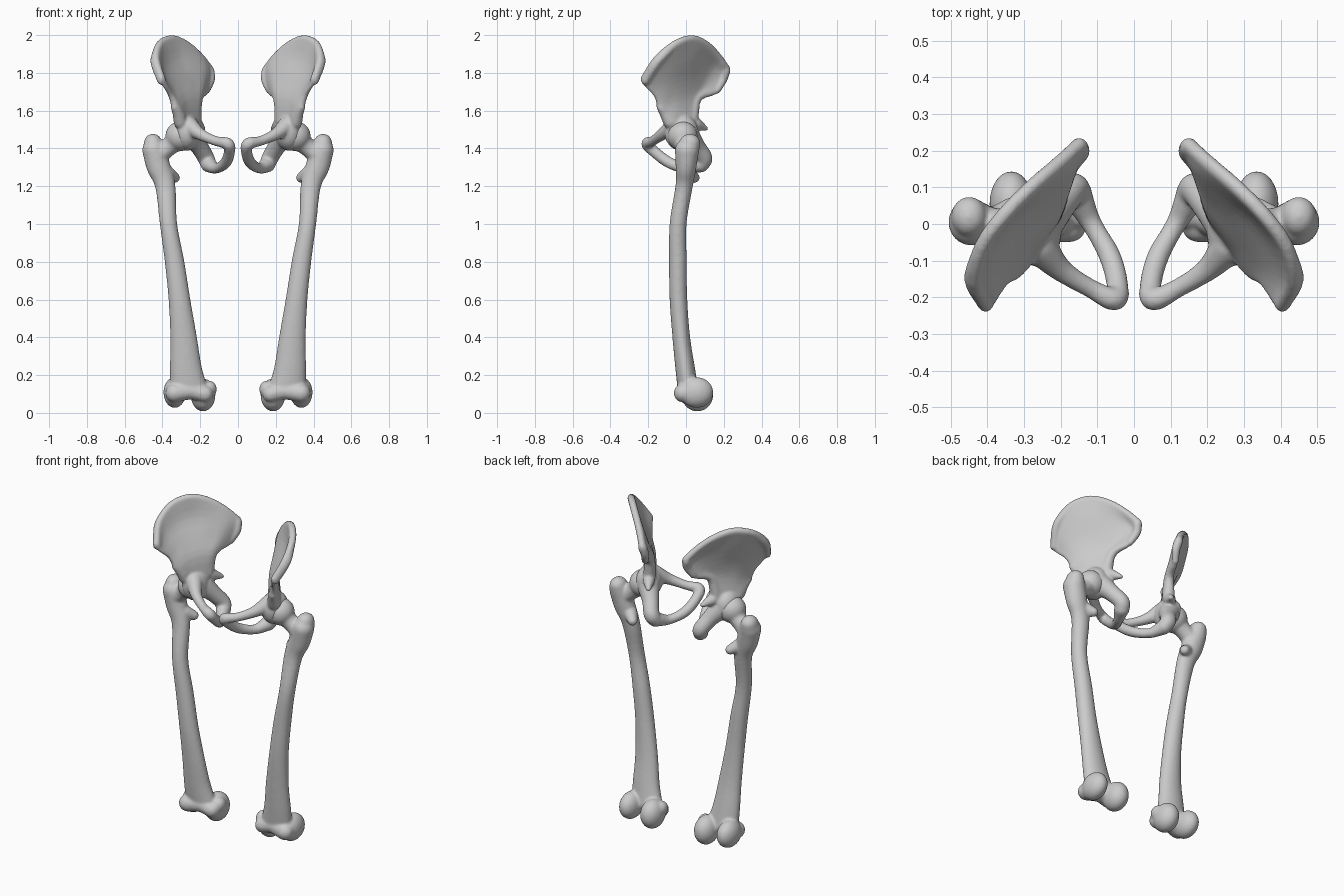
import bpy, bmesh
from mathutils import Vector

# unit ball used as the brush for every bone part
bm = bmesh.new()
bmesh.ops.create_icosphere(bm, subdivisions=3, radius=1)
BALL = [v.co.copy() for v in bm.verts]
bm.free()


def spline(pts, n):
    """Catmull-Rom through tuples of any length."""
    P = [Vector(p) for p in pts]
    P = [2 * P[0] - P[1]] + P + [2 * P[-1] - P[-2]]
    out = []
    for i in range(1, len(P) - 2):
        a, b, c, d = P[i - 1:i + 3]
        for k in range(n):
            t = k / n
            out.append(0.5 * (2 * b + (c - a) * t + (2 * a - 5 * b + 4 * c - d) * t * t
                              + (3 * b - a - 3 * c + d) * t ** 3))
    return out + [P[-2]]


class Bone:
    def __init__(self):
        self.verts, self.faces = [], []

    def hull(self, balls):
        """Convex hull of ellipsoids (x, y, z, rx, ry, rz)."""
        b = bmesh.new()
        for x, y, z, rx, ry, rz in balls:
            for c in BALL:
                b.verts.new((x + c.x * rx, y + c.y * ry, z + c.z * rz))
        res = bmesh.ops.convex_hull(b, input=b.verts)
        b.verts.index_update()
        off = len(self.verts)
        self.verts += [v.co.copy() for v in b.verts]
        self.faces += [[off + v.index for v in f.verts] for f in b.faces]
        b.free()

    def chain(self, *pts, n=5):
        """Smooth tapering limb; points are (x, y, z, r) or (x, y, z, rx, ry)."""
        full = [(*p[:4], p[-1], min(p[3], p[-1])) for p in pts]
        s = spline(full, n)
        for a, b in zip(s, s[1:]):
            self.hull([a, b])

    def blob(self, x, y, z, rx, ry, rz):
        self.hull([(x, y, z, rx, ry, rz)])

    def sheet(self, rows, radii, n=3):
        """Curved plate of varying thickness through a grid of points."""
        g = [spline([(*p, r, r, r) for p in row], n) for row, r in zip(rows, radii)]
        cols = [spline(c, n) for c in zip(*g)]
        for c, d in zip(cols, cols[1:]):
            for i in range(len(c) - 1):
                self.hull([c[i], c[i + 1], d[i], d[i + 1]])

    def build(self, name):
        me = bpy.data.meshes.new(name)
        me.from_pydata(self.verts, [], self.faces)
        b = bmesh.new()
        b.from_mesh(me)
        loose = [v for v in b.verts if not v.link_faces]
        bmesh.ops.delete(b, geom=loose, context='VERTS')
        bmesh.ops.recalc_face_normals(b, faces=b.faces)
        b.to_mesh(me)
        b.free()
        ob = bpy.data.objects.new(name, me)
        bpy.context.collection.objects.link(ob)
        m = ob.modifiers.new("fuse", 'REMESH')
        m.mode, m.voxel_size, m.use_smooth_shade = 'VOXEL', 0.007, True
        m = ob.modifiers.new("soften", 'SMOOTH')
        m.factor, m.iterations = 0.5, 8
        ob.modifiers.new("other_side", 'MIRROR').use_mirror_merge = False


# hip bone: iliac wing from crest down to the socket, front edge to back edge
hip = Bone()
hip.sheet([
    [(.405, -.22, 1.77), (.435, -.155, 1.87), (.415, -.06, 1.95), (.35, .03, 1.98),
     (.275, .105, 1.95), (.205, .165, 1.89), (.15, .215, 1.82)],
    [(.385, -.205, 1.73), (.40, -.14, 1.80), (.375, -.055, 1.85), (.32, .025, 1.87),
     (.25, .085, 1.86), (.18, .145, 1.83), (.14, .20, 1.77)],
    [(.355, -.155, 1.68), (.35, -.11, 1.72), (.325, -.055, 1.75), (.28, .005, 1.76),
     (.235, .05, 1.75), (.19, .10, 1.74), (.165, .165, 1.705)],
    [(.325, -.125, 1.61), (.315, -.10, 1.63), (.295, -.06, 1.65), (.265, -.02, 1.66),
     (.24, .01, 1.66), (.22, .035, 1.66), (.21, .06, 1.67)],
    [(.305, -.085, 1.54), (.30, -.07, 1.54), (.285, -.05, 1.54), (.265, -.02, 1.54),
     (.25, 0, 1.54), (.24, .015, 1.54), (.23, .03, 1.55)]],
    [.021, .012, .015, .025, .036])
# thick front spine of the crest and rear corner
hip.chain((.405, -.215, 1.76, .024), (.44, -.15, 1.86, .024), (.42, -.07, 1.94, .02))
hip.chain((.15, .21, 1.81, .026), (.145, .195, 1.765, .024), (.165, .165, 1.71, .02))
hip.chain((.335, -.135, 1.62, .022), (.31, -.10, 1.57, .032))
# socket body
hip.blob(.27, -.025, 1.485, .072, .09, .098)
# pubic branch, pubic body, lower branch and sitting bone
hip.chain((.26, -.06, 1.52, .05), (.20, -.125, 1.475, .032), (.12, -.175, 1.44, .026),
          (.055, -.205, 1.425, .032), (.045, -.17, 1.385, .03), (.065, -.09, 1.325, .03),
          (.115, 0, 1.295, .028), (.155, .075, 1.315, .042))
hip.chain((.25, .01, 1.47, .062), (.205, .055, 1.41, .048), (.17, .095, 1.35, .045),
          (.155, .08, 1.315, .042))
# ischial spine
hip.chain((.22, .05, 1.53, .035), (.185, .105, 1.505, .014))
hip.build("hip_bone")

# thigh bone: shaft
femur = Bone()
femur.chain((.445, .005, 1.39, .062, .064), (.42, .0, 1.30, .064, .055),
            (.385, -.01, 1.20, .054, .046), (.368, -.042, 1.0, .046, .045),
            (.336, -.043, .8, .052, .047), (.31, -.04, .6, .058, .047),
            (.288, -.025, .4, .071, .047), (.276, -.005, .24, .085, .052),
            (.26, .01, .13, .10, .055))
# head, neck and trochanters
femur.blob(.305, -.018, 1.465, .08, .08, .08)
femur.chain((.31, -.018, 1.46, .062), (.37, -.005, 1.405, .048), (.43, 0, 1.36, .055))
femur.chain((.445, .01, 1.39, .06), (.45, .02, 1.43, .048, .055))
femur.chain((.375, .01, 1.27, .04), (.335, .045, 1.245, .028))
# knee end: inner and outer condyles joined by the kneecap groove
femur.blob(.185, .06, .095, .066, .085, .088)
femur.blob(.335, .055, .108, .06, .09, .082)
femur.chain((.175, -.005, .10, .045), (.25, -.005, .115, .045), (.335, -.015, .105, .05))
femur.blob(.15, .03, .125, .038, .045, .045)
femur.build("thigh_bone")
